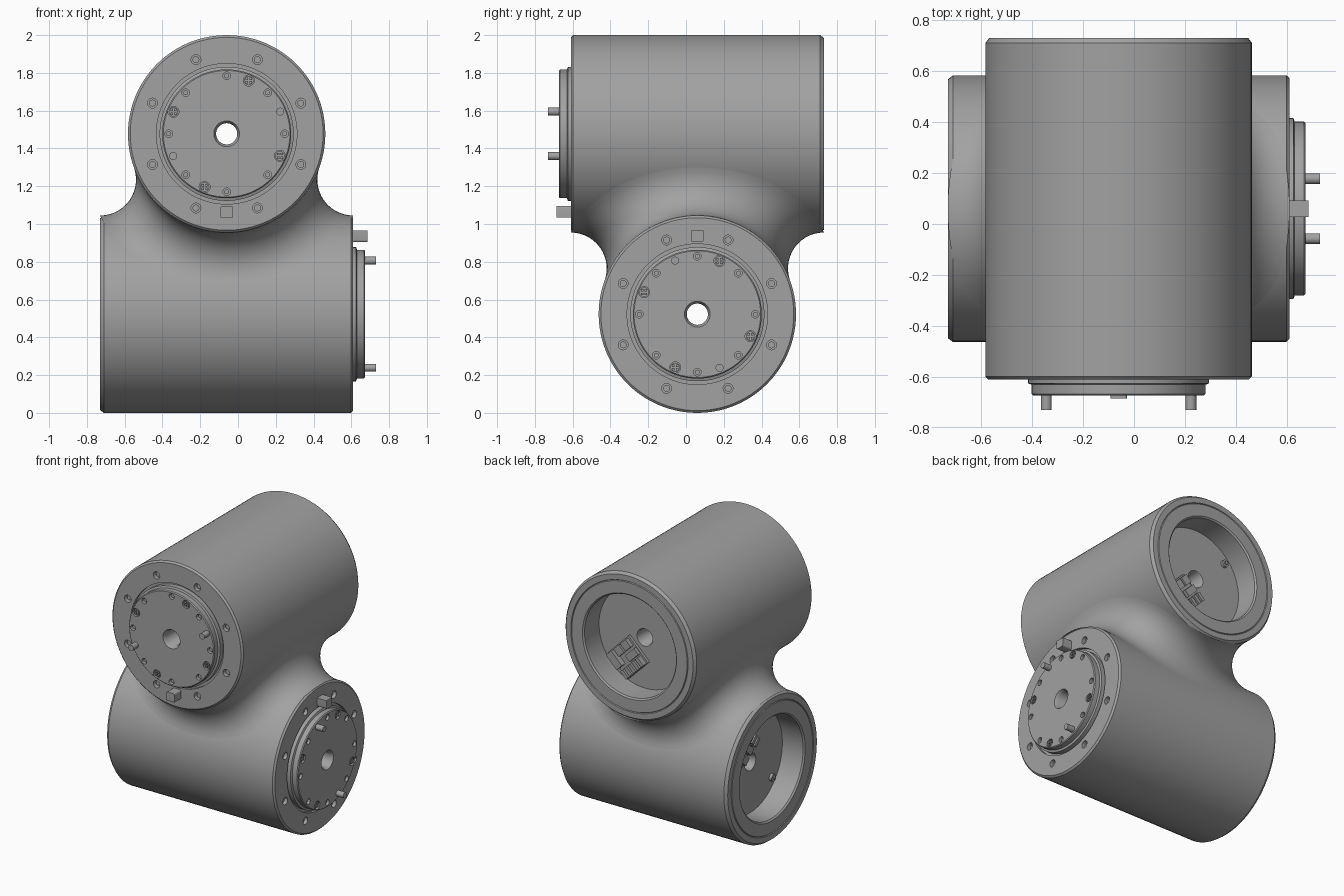
import bpy, bmesh
from math import cos, sin, pi, radians, sqrt
from mathutils import Matrix, Vector

cube = bpy.data.objects.get("Cube")
if cube:
    bpy.data.objects.remove(cube, do_unlink=True)

grey = bpy.data.materials.new("machined grey")
grey.use_nodes = True
COLOUR = (0.36, 0.36, 0.36, 1)
grey.diffuse_color = COLOUR
grey.node_tree.nodes["Principled BSDF"].inputs["Base Color"].default_value = COLOUR

R = 0.5225         # housing radius
LENGTH = 1.34      # housing length
FACE = 0.062       # height of the output plate above the front ring
FLOOR = -1.165     # floor of the rear recess
STEP = pi / 8


def finish(bm, name, frame=Matrix()):
    bmesh.ops.recalc_face_normals(bm, faces=bm.faces)
    mesh = bpy.data.meshes.new(name)
    bm.to_mesh(mesh)
    bm.free()
    mesh.materials.append(grey)
    obj = bpy.data.objects.new(name, mesh)
    obj.matrix_world = frame
    bpy.context.collection.objects.link(obj)
    return obj


def smooth(obj):
    bpy.ops.object.select_all(action='DESELECT')
    obj.select_set(True)
    bpy.context.view_layer.objects.active = obj
    bpy.ops.object.shade_smooth_by_angle(angle=radians(32))


def rod(bm, u, v, low, high, radius, sides=20):
    bmesh.ops.create_cone(bm, cap_ends=True, segments=sides, radius1=radius, radius2=radius,
                          depth=high - low, matrix=Matrix.Translation((u, v, (low + high) / 2)))


def box(bm, centre, size, turn=0):
    place = Matrix.Translation(centre) @ Matrix.Rotation(turn, 4, 'Z')
    bmesh.ops.create_cube(bm, size=1, matrix=place @ Matrix.Diagonal((*size, 1)))


def ring_points(radius, steps):
    return [(radius * cos(s * STEP), radius * sin(s * STEP)) for s in steps]


def lathe(profile, sides=96):
    bm = bmesh.new()
    rings = [[bm.verts.new((r * cos(2 * pi * i / sides), r * sin(2 * pi * i / sides), w))
              for i in range(sides)] for r, w in profile]
    for a, b in zip(rings, rings[1:] + rings[:1]):
        for i in range(sides):
            j = (i + 1) % sides
            bm.faces.new((a[i], a[j], b[j], b[i]))
    return bm


HOUSING = [(0.068, FACE), (0.335, FACE), (0.341, FACE - 0.006), (0.341, 0.02), (0.355, 0.015),
           (0.355, -0.02), (0.372, -0.02), (0.372, 0), (R - 0.012, 0), (R, -0.012),
           (R, -LENGTH + 0.02), (R - 0.015, -LENGTH), (0.468, -LENGTH), (0.464, -LENGTH + 0.006),
           (0.46, -LENGTH), (0.375, -LENGTH), (0.365, -LENGTH + 0.01), (0.365, FLOOR),
           (0.062, FLOOR), (0.056, FLOOR + 0.01), (0.056, FACE - 0.02)]


def build_module(label, frame, flip, pin_steps):
    screws = ring_points(0.305, (3, 7, 11, 15))

    # Housing with bolt holes in the ring and the output plate
    body = finish(lathe(HOUSING), label + "_housing", frame)
    cut = bmesh.new()
    for u, v in ring_points(0.425, range(1, 16, 2)):
        rod(cut, u, v, -0.05, 0.05, 0.026)
    for u, v in ring_points(0.307, range(0, 16, 2)):
        rod(cut, u, v, FACE - 0.04, FACE + 0.05, 0.02)
    for u, v in screws:
        rod(cut, u, v, FACE - 0.04, FACE + 0.05, 0.029)
    cutter = finish(cut, label + "_hole_cutter", frame)
    cutter.hide_render = True
    mod = body.modifiers.new("holes", 'BOOLEAN')
    mod.object = cutter
    mod.operation = 'DIFFERENCE'
    mod.solver = 'EXACT'
    bpy.context.view_layer.objects.active = body
    bpy.ops.object.modifier_apply(modifier=mod.name)
    bpy.data.objects.remove(cutter, do_unlink=True)
    smooth(body)

    # Bolt heads sunk in the holes
    bm = bmesh.new()
    for u, v in ring_points(0.425, range(1, 16, 2)):
        rod(bm, u, v, -0.052, -0.02, 0.018)
    for u, v in ring_points(0.307, range(0, 16, 2)):
        rod(bm, u, v, FACE - 0.042, FACE - 0.015, 0.013)
    smooth(finish(bm, label + "_bolt_heads", frame))

    # Cross head screws: a disc carrying four raised quarters
    bm = bmesh.new()
    for u, v in screws:
        rod(bm, u, v, FACE - 0.042, FACE - 0.012, 0.025)
        for k in range(4):
            a = pi / 4 + k * pi / 2
            box(bm, (u + 0.014 * cos(a), v + 0.014 * sin(a), FACE - 0.008), (0.013, 0.013, 0.012))
    smooth(finish(bm, label + "_cross_screws", frame))

    # Two locating pins on the output plate
    bm = bmesh.new()
    for u, v in ring_points(0.307, pin_steps):
        rod(bm, u, v, FACE - 0.02, 0.12, 0.021, 24)
    smooth(finish(bm, label + "_locating_pins", frame))

    # Stop key on the front ring, rounded toward the centre
    bm = bmesh.new()
    box(bm, (0, -0.412 * flip, 0.0325), (0.066, 0.062, 0.085))
    edges = [e for e in bm.edges if all(abs(x.co.y) < 0.4 for x in e.verts)
             and abs(e.verts[0].co.z - e.verts[1].co.z) > 0.05]
    bmesh.ops.bevel(bm, geom=edges, offset=0.012, segments=4, profile=0.5, affect='EDGES')
    smooth(finish(bm, label + "_stop_key", frame))

    # Connector block in the rear recess, set on the diagonal
    bm = bmesh.new()
    centre, turn = Vector((0.12, -0.17 * flip, 0)), -flip * pi / 4
    spin = Matrix.Rotation(turn, 3, 'Z')

    def part(x, y, width, depth, height):
        at = centre + spin @ Vector((x, y * flip, FLOOR - height / 2))
        box(bm, at, (width, depth, height), turn)

    part(0, 0, 0.23, 0.22, 0.02)
    for x in (-0.07, 0.005):
        part(x, 0.07, 0.06, 0.06, 0.05)
    part(0.08, 0.04, 0.06, 0.12, 0.06)
    part(-0.06, -0.005, 0.1, 0.05, 0.045)
    for k in range(5):
        part(-0.09 + 0.042 * k, -0.075, 0.026, 0.065, 0.06)
    finish(bm, label + "_connectors", frame)

    # Small screw on the recess floor
    bm = bmesh.new()
    rod(bm, -0.24, 0.2 * flip, FLOOR - 0.02, FLOOR + 0.01, 0.026)
    rod(bm, -0.24, 0.2 * flip, FLOOR - 0.03, FLOOR, 0.014, 6)
    smooth(finish(bm, label + "_recess_screw", frame))


def frame_from(u, v, w, origin):
    m = Matrix((u, v, w)).transposed().to_4x4()
    m.translation = origin
    return m


CX, CY, Z_LOW, Z_HIGH = -0.06, 0.06, R, 2 - R
build_module("upper", frame_from((1, 0, 0), (0, 0, 1), (0, -1, 0), (CX, -0.61, Z_HIGH)), 1, (1, 9))
build_module("lower", frame_from((0, 1, 0), (0, 0, 1), (1, 0, 0), (0.61, CY, Z_LOW)), -1, (5, 13))

# Blend between the housings: the surface of a ball rolling along both cylinders
BALL = 0.19
SPAN = R + BALL
AROUND, ACROSS = 128, 14
mid = (Z_LOW + Z_HIGH) / 2
half = Z_LOW + SPAN - mid
bm = bmesh.new()
strips = []
for i in range(AROUND):
    t = 2 * pi * i / AROUND
    z = mid + half * cos(2 * t)
    a = sqrt(max(0, SPAN ** 2 - (z - Z_HIGH) ** 2)) * (1 if cos(t) > 0 else -1)
    b = sqrt(max(0, SPAN ** 2 - (z - Z_LOW) ** 2)) * (1 if sin(t) > 0 else -1)
    ball = Vector((CX + a, CY + b, z))
    to_high = Vector((-a, 0, Z_HIGH - z)).normalized()
    to_low = Vector((0, -b, Z_LOW - z)).normalized()
    angle = to_high.angle(to_low)
    row = []
    for k in range(ACROSS + 1):
        f = k / ACROSS
        d = (to_low * sin((1 - f) * angle) + to_high * sin(f * angle)) / sin(angle)
        row.append(bm.verts.new(ball + BALL * d))
    strips.append(row)
for p, q in zip(strips, strips[1:] + strips[:1]):
    for k in range(ACROSS):
        bm.faces.new((p[k], q[k], q[k + 1], p[k + 1]))
smooth(finish(bm, "neck_blend"))
